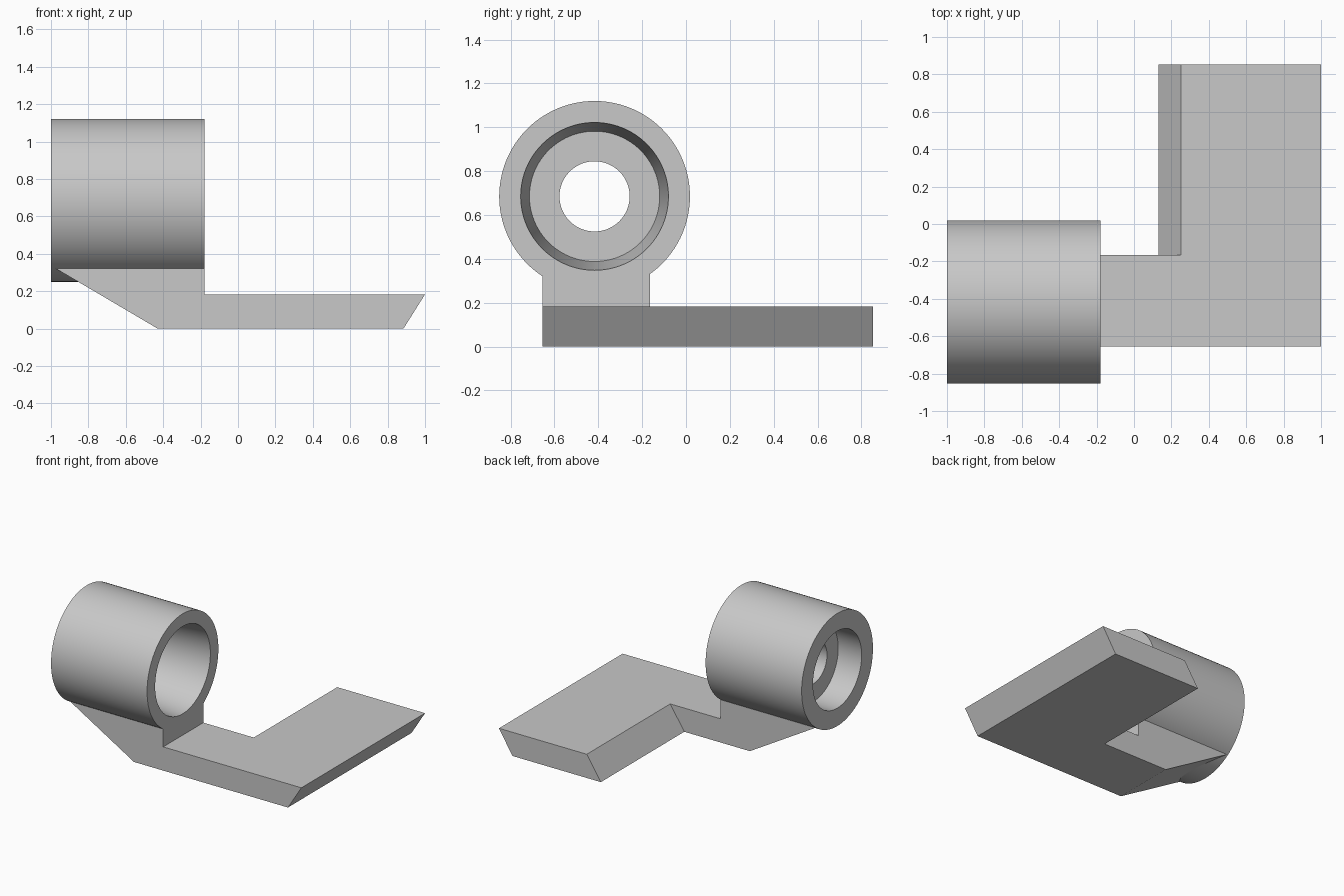
import bpy
import bmesh
import math
from mathutils import Matrix, Vector

cube = bpy.data.objects.get("Cube")
if cube:
    bpy.data.objects.remove(cube, do_unlink=True)

# Plain grey material
GREY = (0.58, 0.58, 0.58, 1.0)
grey = bpy.data.materials.new("light_grey")
grey.use_nodes = True
grey.diffuse_color = GREY
bsdf = next(n for n in grey.node_tree.nodes if n.type == "BSDF_PRINCIPLED")
bsdf.inputs["Base Color"].default_value = GREY
bsdf.inputs["Roughness"].default_value = 0.6


def finish(bm, name):
    bmesh.ops.recalc_face_normals(bm, faces=bm.faces)
    mesh = bpy.data.meshes.new(name)
    bm.to_mesh(mesh)
    bm.free()
    mesh.materials.append(grey)
    obj = bpy.data.objects.new(name, mesh)
    bpy.context.collection.objects.link(obj)
    return obj


def prism(name, profile, y0, y1):
    """Extrude an (x, z) outline from y0 to y1."""
    bm = bmesh.new()
    face = bm.faces.new([bm.verts.new((x, y0, z)) for x, z in profile])
    ext = bmesh.ops.extrude_face_region(bm, geom=[face])
    verts = [g for g in ext["geom"] if isinstance(g, bmesh.types.BMVert)]
    bmesh.ops.translate(bm, verts=verts, vec=(0, y1 - y0, 0))
    return finish(bm, name)


def lathe_x(name, profile, centre, segments=96):
    """Spin a closed (x, radius) outline around an axis parallel to x."""
    bm = bmesh.new()
    verts = [bm.verts.new((x, 0, r)) for x, r in profile]
    edges = [bm.edges.new((v, verts[i - 1])) for i, v in enumerate(verts)]
    bmesh.ops.spin(bm, geom=verts + edges, cent=(0, 0, 0), axis=(1, 0, 0),
                   angle=math.tau, steps=segments, use_duplicate=False)
    bmesh.ops.remove_doubles(bm, verts=bm.verts, dist=1e-4)
    bmesh.ops.transform(bm, matrix=Matrix.Translation(Vector(centre)), verts=bm.verts)
    return finish(bm, name)


BACK, FRONT = -0.165, -0.655    # depth of the arm
TOP = 0.183                     # plate thickness

# Barrel: tapered bore on one end, straight counterbore on the other,
# with a pierced web between them
barrel = lathe_x("barrel", [
    (-1.0, 0.435), (-0.18, 0.435),
    (-0.18, 0.337), (-0.62, 0.297),
    (-0.62, 0.16), (-0.80, 0.16),
    (-0.80, 0.297), (-1.0, 0.297),
], (0, -0.417, 0.685))
bpy.ops.object.select_all(action="DESELECT")
barrel.select_set(True)
bpy.context.view_layer.objects.active = barrel
bpy.ops.object.shade_smooth_by_angle(angle=math.radians(30))

# Arm with the pedestal that carries the barrel
prism("arm_and_pedestal", [
    (-0.43, 0), (0.885, 0), (1.0, TOP),
    (-0.18, TOP), (-0.18, 0.33), (-0.99, 0.33),
], FRONT, BACK)

# Side plate with slanted ends
prism("side_plate", [
    (0.13, 0), (0.885, 0), (1.0, TOP), (0.25, TOP),
], BACK, 0.853)
